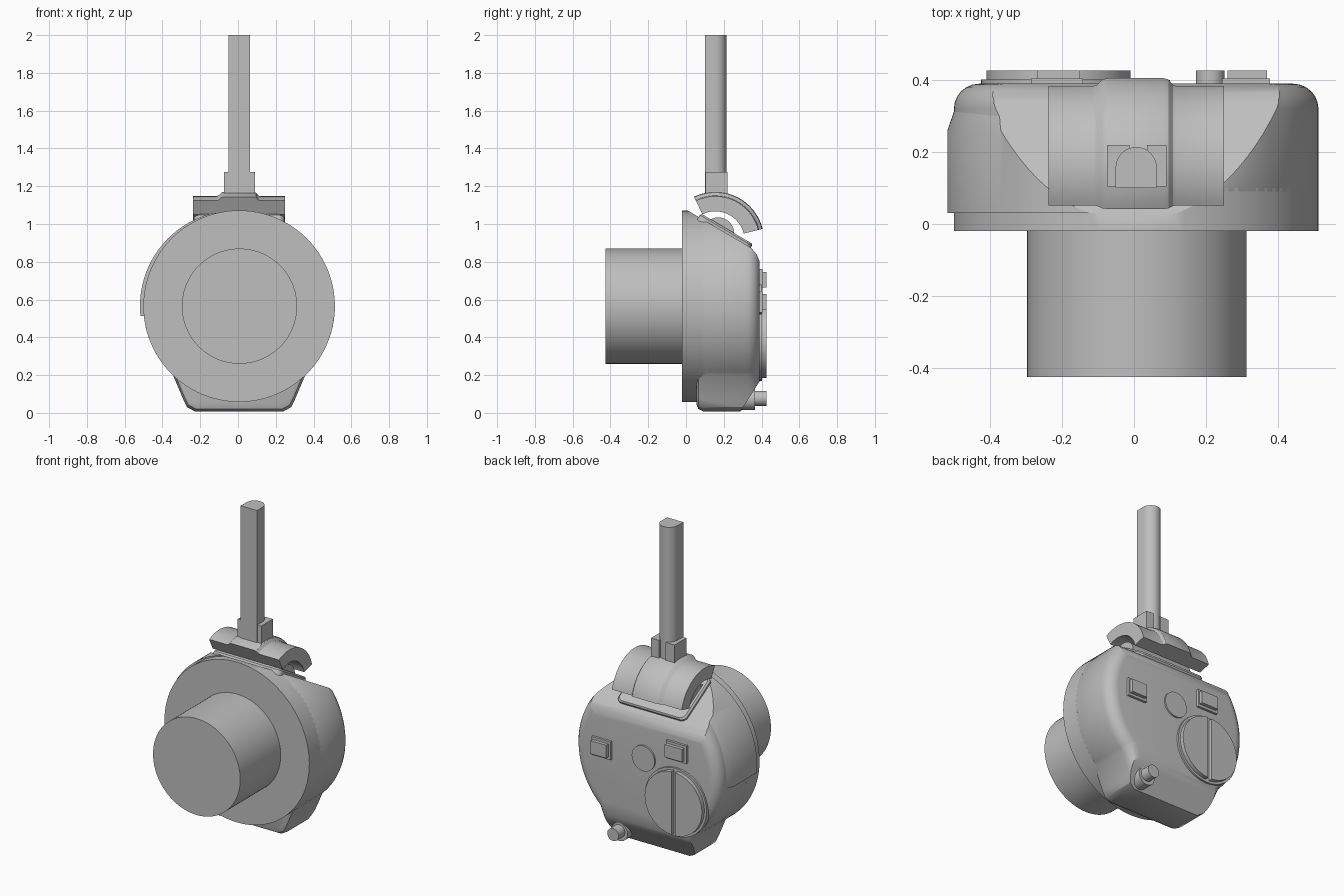
import bpy, bmesh, math
from mathutils import Vector, Matrix

cube = bpy.data.objects.get("Cube")
if cube:
    bpy.data.objects.remove(cube, do_unlink=True)

grey = bpy.data.materials.new("plain grey")
grey.use_nodes = True
colour = (0.52, 0.52, 0.52, 1)
grey.diffuse_color = colour
grey.node_tree.nodes["Principled BSDF"].inputs["Base Color"].default_value = colour

CX, CZ, R = 0.006, 0.565, 0.507
parts = []


def loft(name, rings, cuts=(), matrix=None):
    """Skin a row of closed rings, cap both ends, then trim by planes."""
    bm = bmesh.new()
    rows = [[bm.verts.new(p) for p in ring] for ring in rings]
    for a, b in zip(rows, rows[1:]):
        for i in range(len(a)):
            j = (i + 1) % len(a)
            bm.faces.new((a[i], a[j], b[j], b[i]))
    bm.faces.new(rows[0][::-1])
    bm.faces.new(rows[-1])
    for point, normal in cuts:
        res = bmesh.ops.bisect_plane(bm, geom=bm.verts[:] + bm.edges[:] + bm.faces[:],
                                     dist=1e-5, plane_co=point, plane_no=normal,
                                     clear_outer=True)
        edges = [e for e in res["geom_cut"] if isinstance(e, bmesh.types.BMEdge)]
        bmesh.ops.holes_fill(bm, edges=edges, sides=0)
    bmesh.ops.recalc_face_normals(bm, faces=bm.faces)
    if matrix:
        bm.transform(matrix)
    mesh = bpy.data.meshes.new(name)
    bm.to_mesh(mesh)
    bm.free()
    mesh.materials.append(grey)
    obj = bpy.data.objects.new(name, mesh)
    bpy.context.collection.objects.link(obj)
    parts.append(obj)
    return obj


def arc(cx, cy, r, start, end, n):
    """Points on an arc, angles in degrees."""
    angles = [math.radians(start + (end - start) * i / n) for i in range(n + 1)]
    return [(cx + r * math.cos(a), cy + r * math.sin(a)) for a in angles]


def circle(cx, cz, r, n=64):
    return arc(cx, cz, r, 0, 360, n)[:-1]


def rect(x0, x1, z0, z1):
    return [(x0, z0), (x1, z0), (x1, z1), (x0, z1)]


def at_y(profile, y, inset=0, centre=(CX, CZ)):
    """Place an XZ profile at depth y, drawn in towards its centre."""
    s = 1 - inset / R
    cx, cz = centre
    return [(cx + (x - cx) * s, y, cz + (z - cz) * s) for x, z in profile]


def along_y(name, profile, y0, y1, cuts=()):
    return loft(name, [at_y(profile, y0), at_y(profile, y1)], cuts)


def along_z(name, profile, z0, z1):
    return loft(name, [[(x, y, z) for x, y in profile] for z in (z0, z1)])


# Trimming planes: sloping top, its softened rear corner, lower rear chamfer
slope = math.radians(30.5)
top_cut = ((0, 0.02, 1.065), (0, math.sin(slope), math.cos(slope)))
corner_cuts = [((0, 0.375, 0.838), (0, math.sin(a), math.cos(a)))
               for a in map(math.radians, (50, 68))]
foot_cut = ((0, 0.385, 0.16), (0, 0.845, -0.535))

# Lens barrel and front ring
along_y("lens_barrel", circle(0.008, CZ, 0.305, 96), -0.425, 0)
along_y("front_ring", circle(CX, CZ, R, 96), -0.02, 0.1, [top_cut])

# Main housing: round with a flared flat foot and a rounded rear edge
foot = [(-0.295, 0.07), (-0.275, 0.03), (-0.235, 0.008)]
outline = arc(CX, CZ, R, -46.5, 226.5, 80)
outline += [(CX + x, z) for x, z in foot] + [(CX - x, z) for x, z in foot[::-1]]
rings = [at_y(outline, 0.055, 0.035), at_y(outline, 0.065, 0.012), at_y(outline, 0.09)]
radius = 0.07
for i in range(7):
    a = math.radians(15 * i)
    rings.append(at_y(outline, 0.39 - radius * (1 - math.sin(a)),
                      radius * (1 - math.cos(a))))
loft("housing", rings, [top_cut] + corner_cuts + [foot_cut])

# Raised side panel
px = CX - 0.018
panel = arc(px, CZ, R, 100, 186, 36) + arc(px, CZ, 0.45, 186, 100, 36)
loft("side_panel", [at_y(panel, 0.03), at_y(panel, 0.26), at_y(panel, 0.32, 0.02)],
     [top_cut])

# Rounded pad on the sloping top
pad = []
for sx, sy, a in ((1, 1, 0), (-1, 1, 90), (-1, -1, 180), (1, -1, 270)):
    pad += arc(sx * 0.205, sy * 0.125, 0.035, a, a + 90, 6)
tilt = Matrix.Translation((CX, 0.205, 0.956)) @ Matrix.Rotation(-slope, 4, "X")
loft("hinge_pad", [[(x * s, y * s, z) for x, y in pad]
                   for s, z in ((1, -0.02), (1, 0.012), (0.96, 0.022))], matrix=tilt)

# Hinge roller under the saddle
roller = circle(0.17, 0.95, 0.085, 40)
loft("hinge_roller", [[(x, y, z) for y, z in roller] for x in (-0.21, 0.22)])

# Curved saddle with a raised middle band
saddle = []
for x, r in ((-0.238, 0.235), (-0.115, 0.235), (-0.103, 0.239), (-0.088, 0.254),
             (-0.075, 0.258), (0.083, 0.258), (0.096, 0.254), (0.108, 0.239),
             (0.12, 0.235), (0.25, 0.235)):
    section = arc(0.155, 0.912, r, 14, 116, 32) + arc(0.155, 0.912, 0.155, 116, 14, 32)
    saddle.append([(x, y, z) for y, z in section])
loft("saddle", saddle)

# Stem, flat in front and round behind, held between two clamp jaws
stem = [(CX - 0.057, 0.1), (CX + 0.057, 0.1)] + arc(CX, 0.157, 0.057, 0, 180, 24)
along_z("stem", stem, 1.1, 2.0)
for side, x0, x1 in (("right", -0.075, -0.012), ("left", 0.036, 0.09)):
    along_z("clamp_jaw_" + side, rect(x0, x1, 0.104, 0.22), 1.1, 1.275)

# Slotted dial on the back
dx, dz = -0.21, 0.385
along_y("dial_base", circle(dx, dz, 0.215), 0.37, 0.402)
half_angle = math.degrees(math.asin(0.013 / 0.2))
for side, start in (("right", 90), ("left", -90)):
    half = arc(dx, dz, 0.2, start + half_angle, start + 180 - half_angle, 40)
    along_y("dial_half_" + side, half, 0.39, 0.427)

# Push buttons on the back
along_y("round_button", circle(0.02, 0.6, 0.08, 48), 0.37, 0.4)
for name, x0, x1, z0, z1 in (("wide_button", -0.27, -0.15, 0.665, 0.745),
                             ("small_button", 0.26, 0.37, 0.547, 0.63)):
    m = 0.016
    along_y(name + "_base", rect(x0 - m, x1 + m / 2, z0 - m, z1 + m), 0.35, 0.405)
    along_y(name, rect(x0, x1, z0, z1), 0.39, 0.427)

# Screw and boss at the foot
along_y("screw_boss", circle(0.21, 0.072, 0.057, 32), 0.24, 0.365)
along_y("screw", circle(0.212, 0.077, 0.04, 32), 0.33, 0.427)

# Smooth shading with sharp edges kept
bpy.ops.object.select_all(action="DESELECT")
for obj in parts:
    obj.select_set(True)
bpy.context.view_layer.objects.active = parts[0]
bpy.ops.object.shade_smooth_by_angle(angle=math.radians(32))
